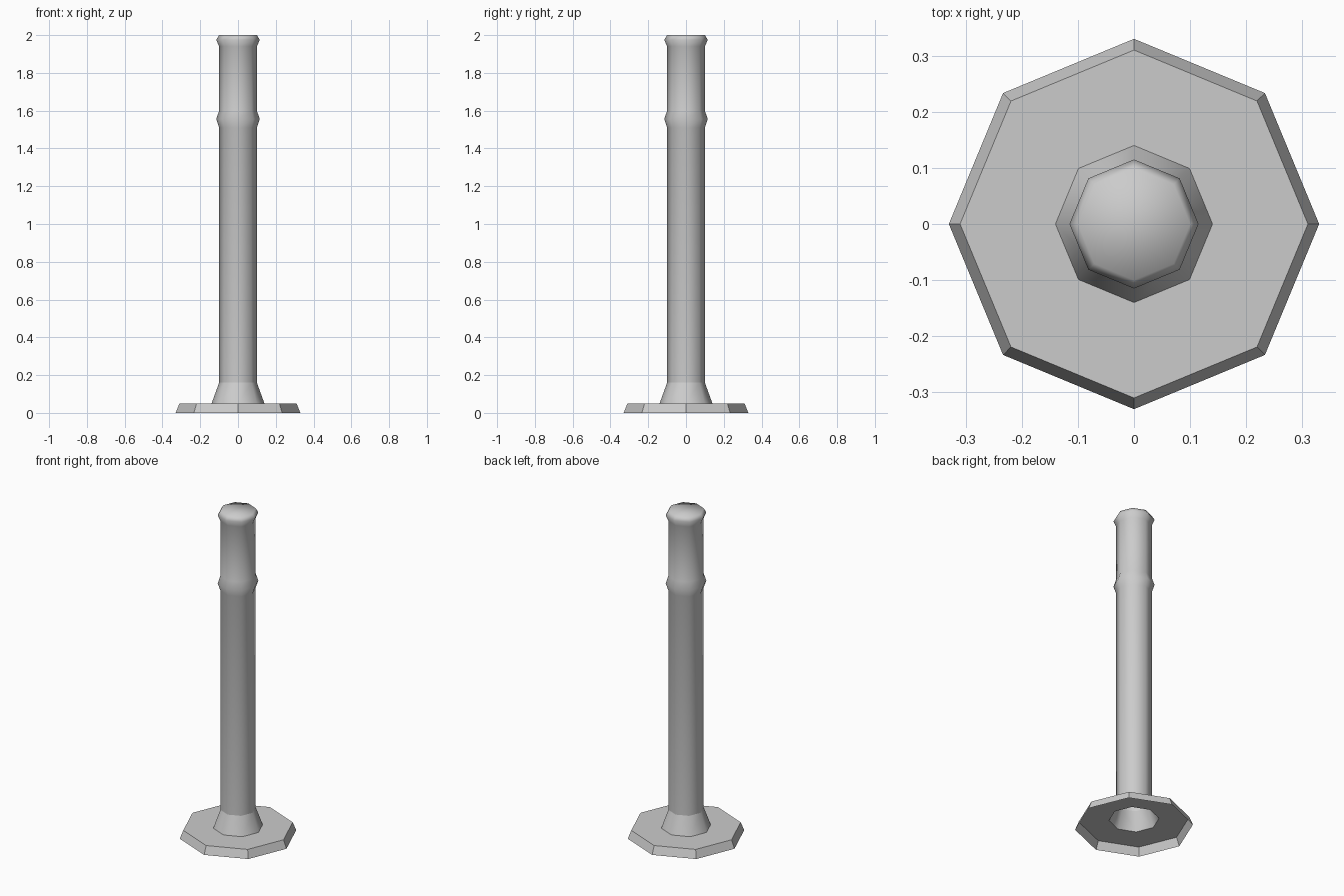
import bpy, bmesh, math

if "Cube" in bpy.data.objects:
    bpy.data.objects.remove(bpy.data.objects["Cube"])

SIDES = 8

grey = bpy.data.materials.new("plain grey")
grey.diffuse_color = (0.6, 0.6, 0.6, 1)
grey.use_nodes = True
grey.node_tree.nodes["Principled BSDF"].inputs["Base Color"].default_value = grey.diffuse_color


def lathe(name, profile, smooth, cap_top=False):
    """Octagonal shell from (radius, z) rings listed bottom to top."""
    bm = bmesh.new()
    rings = []
    for r, z in profile:
        rings.append([bm.verts.new((r * math.cos(math.tau * i / SIDES),
                                    r * math.sin(math.tau * i / SIDES), z))
                      for i in range(SIDES)])
    for low, high in zip(rings, rings[1:]):
        for i in range(SIDES):
            j = (i + 1) % SIDES
            bm.faces.new((low[i], low[j], high[j], high[i]))
    if cap_top:
        bm.faces.new(rings[-1])
    for f in bm.faces:
        f.smooth = smooth
    mesh = bpy.data.meshes.new(name)
    bm.to_mesh(mesh)
    bm.free()
    mesh.materials.append(grey)
    obj = bpy.data.objects.new(name, mesh)
    bpy.context.collection.objects.link(obj)
    return obj


# Base plate: open underneath, with a hole under the collar
lathe("base_plate", [(0.33, 0), (0.31, 0.05), (0.14, 0.05)], False)

# Flared collar between plate and post
lathe("collar", [(0.14, 0.05), (0.10, 0.16)], True)

# Post with a raised band and a rounded rim at the top
lathe("post", [(0.10, 0.16), (0.10, 1.51), (0.115, 1.555), (0.10, 1.60),
               (0.10, 1.94), (0.115, 1.975), (0.10, 2.0)], True, cap_top=True)
